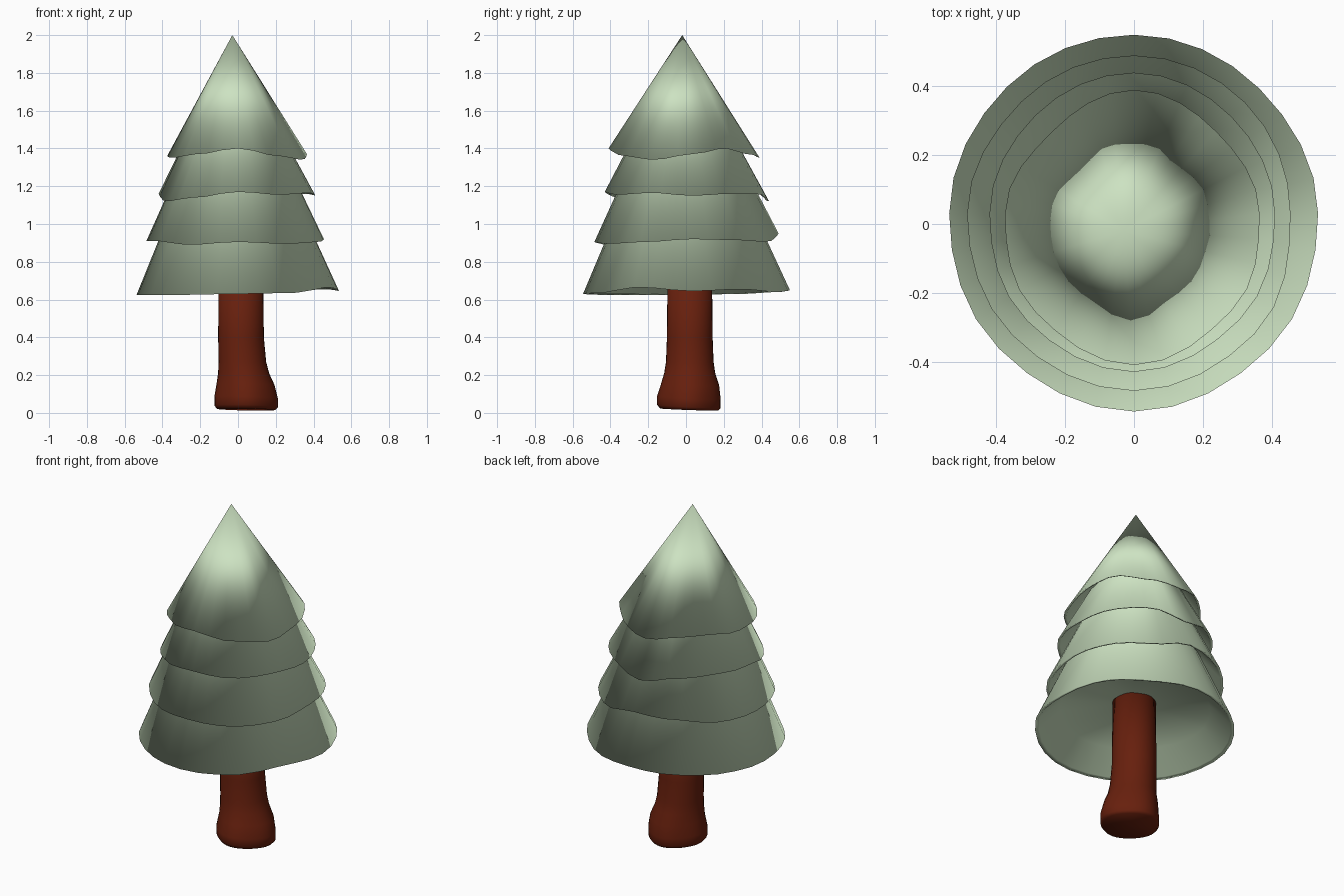
import bpy
import bmesh
from math import sin, cos, pi, tau

SIDES = 32

if "Cube" in bpy.data.objects:
    bpy.data.objects.remove(bpy.data.objects["Cube"], do_unlink=True)


def make_material(name, rgb):
    mat = bpy.data.materials.new(name)
    mat.use_nodes = True
    mat.diffuse_color = (*rgb, 1)
    mat.node_tree.nodes["Principled BSDF"].inputs["Base Color"].default_value = (*rgb, 1)
    return mat


def around(values, angle):
    """Smoothly blend values spread evenly around a full turn."""
    t = (angle % tau) / tau * len(values)
    i = int(t) % len(values)
    f = (1 - cos(pi * (t % 1))) / 2
    return values[i] * (1 - f) + values[(i + 1) % len(values)] * f


def ring(bm, point):
    return [bm.verts.new(point(tau * i / SIDES)) for i in range(SIDES)]


def bridge(bm, low, high):
    for i in range(SIDES):
        j = (i + 1) % SIDES
        bm.faces.new((low[i], low[j], high[j], high[i]))


def fan(bm, loop, tip):
    centre = bm.verts.new(tip)
    for i in range(SIDES):
        bm.faces.new((loop[i], loop[(i + 1) % SIDES], centre))


def finish(bm, name, mat):
    bmesh.ops.recalc_face_normals(bm, faces=bm.faces)
    for face in bm.faces:
        face.smooth = True
    mesh = bpy.data.meshes.new(name)
    bm.to_mesh(mesh)
    bm.free()
    mesh.materials.append(mat)
    obj = bpy.data.objects.new(name, mesh)
    bpy.context.collection.objects.link(obj)


def foliage_tier(name, radii, heights, apex, mat):
    """Cone with a wavy rim, a thin lip and a bowl-shaped hollow underside."""
    bm = bmesh.new()

    def rim_point(scale, lift):
        def point(a):
            r = around(radii, a) * scale
            return (r * cos(a), 0.03 + r * sin(a), around(heights, a) + lift)
        return point

    rim = ring(bm, rim_point(1, 0))
    lip = ring(bm, rim_point(0.96, 0.005))
    bowl = ring(bm, rim_point(0.75, 0.12))
    fan(bm, rim, (-0.03, -0.02, apex))
    bridge(bm, lip, rim)
    bridge(bm, lip, bowl)
    fan(bm, bowl, (0, 0.02, sum(heights) / len(heights) + 0.16))
    finish(bm, name, mat)


green = make_material("pale green", (0.61, 0.765, 0.54))
brown = make_material("red brown", (0.135, 0.014, 0.004))

# Foliage: radii run in eighths of a turn and rim heights in twelfths, from +x
tiers = {
    "foliage_top": ((0.365, 0.338, 0.36, 0.337, 0.375, 0.405, 0.44, 0.40), 2.0,
                    (1.37, 1.40, 1.37, 1.35, 1.375, 1.38,
                     1.36, 1.35, 1.37, 1.40, 1.36, 1.34)),
    "foliage_upper": ((0.41, 0.40, 0.41, 0.405, 0.42, 0.44, 0.46, 0.435), 1.96,
                      (1.15, 1.16, 1.16, 1.12, 1.16, 1.17,
                       1.16, 1.12, 1.14, 1.17, 1.155, 1.165)),
    "foliage_lower": ((0.455, 0.457, 0.46, 0.462, 0.485, 0.50, 0.515, 0.495), 1.93,
                      (0.92, 0.915, 0.905, 0.95, 0.94, 0.91,
                       0.91, 0.91, 0.89, 0.905, 0.895, 0.905)),
    "foliage_bottom": ((0.535, 0.515, 0.52, 0.522, 0.537, 0.555, 0.575, 0.555), 1.88,
                       (0.645, 0.655, 0.64, 0.65, 0.64, 0.63,
                        0.625, 0.625, 0.625, 0.63, 0.635, 0.665)),
}
for name, (radii, apex, heights) in tiers.items():
    foliage_tier(name, radii, heights, apex, green)

# Trunk: height, centre x, centre y, radius
sections = [
    (0.018, 0.043, 0.017, 0.150),
    (0.035, 0.043, 0.015, 0.163),
    (0.08, 0.043, 0.015, 0.163),
    (0.15, 0.040, 0.022, 0.150),
    (0.21, 0.030, 0.020, 0.134),
    (0.27, 0.023, 0.020, 0.126),
    (0.40, 0.016, 0.020, 0.121),
    (0.80, 0.015, 0.020, 0.117),
]
bm = bmesh.new()
loops = []
for z, cx, cy, radius in sections:
    flare = max(0, radius - 0.126)

    def trunk_point(a):
        r = radius + 0.15 * flare * cos(4 * a)
        tilt = -0.25 * flare * sin(a + 0.5)
        return (cx + r * cos(a), cy + r * sin(a), z + tilt)
    loops.append(ring(bm, trunk_point))
for low, high in zip(loops, loops[1:]):
    bridge(bm, low, high)
fan(bm, loops[0], (0.043, 0.015, 0.02))
bm.faces.new(loops[-1])
finish(bm, "trunk", brown)
